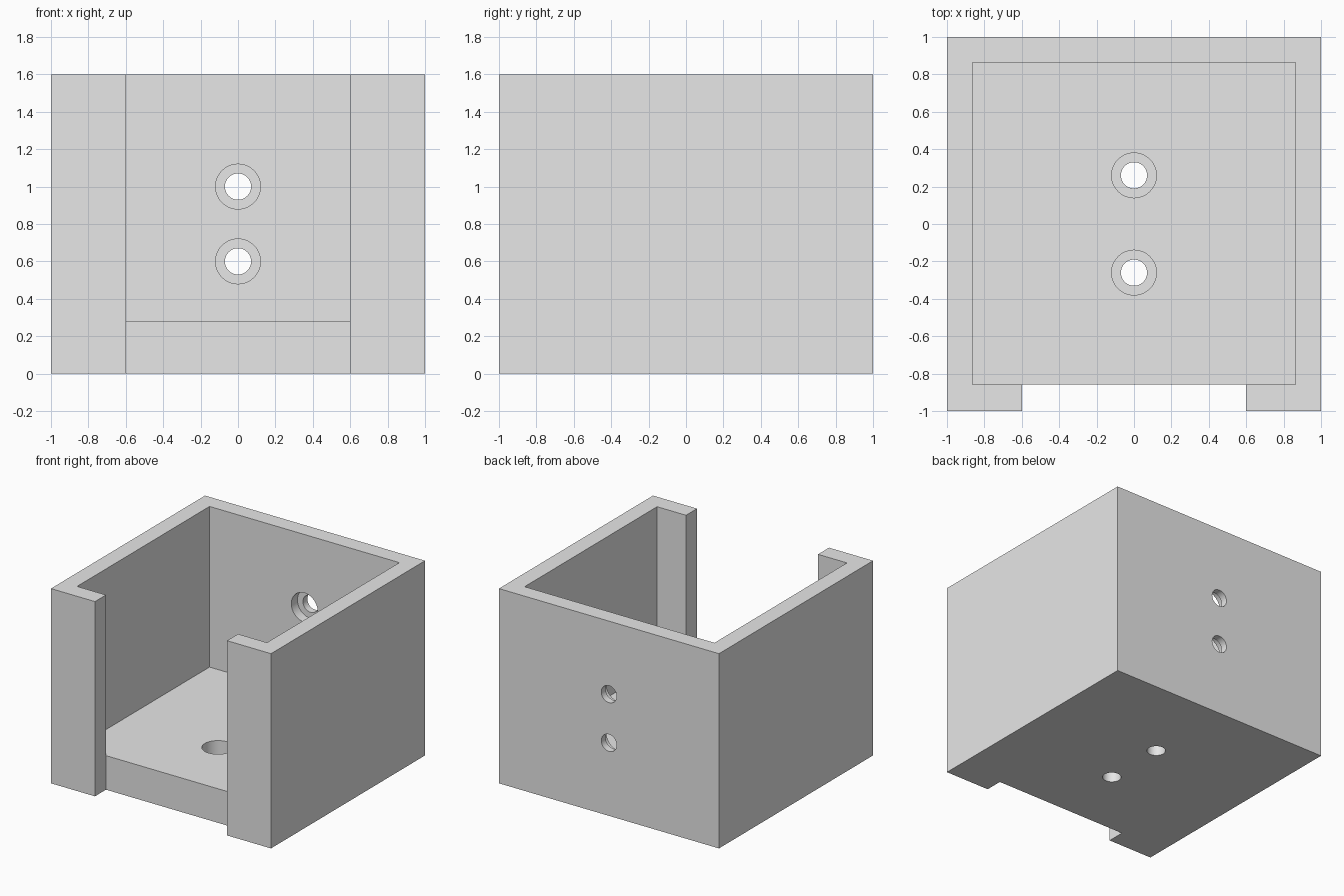
import bpy
from math import pi

default = bpy.data.objects.get("Cube")
if default:
    bpy.data.objects.remove(default, do_unlink=True)

HEIGHT = 1.6
FLOOR = 0.28
INNER = 0.863        # half width of the cavity
OPENING = 0.6        # half width of the front opening
LIP = -0.857         # rear face of the front lips

grey = bpy.data.materials.new("plain_grey")
grey.use_nodes = True
colour = (0.8, 0.8, 0.8, 1)
grey.diffuse_color = colour
grey.node_tree.nodes["Principled BSDF"].inputs["Base Color"].default_value = colour


def box(name, lo, hi):
    centre = [(a + b) / 2 for a, b in zip(lo, hi)]
    bpy.ops.mesh.primitive_cube_add(size=1, location=centre)
    ob = bpy.context.object
    ob.name = name
    ob.scale = [b - a for a, b in zip(lo, hi)]
    bpy.ops.object.transform_apply(location=True, rotation=False, scale=True)
    return ob


def drill(radius, start, end, axis, x, other):
    """Cylinder from start to end along y or z."""
    mid = (start + end) / 2
    along_y = axis == "y"
    bpy.ops.mesh.primitive_cylinder_add(
        vertices=48, radius=radius, depth=end - start,
        location=(x, mid, other) if along_y else (x, other, mid),
        rotation=(pi / 2 if along_y else 0, 0, 0))
    return bpy.context.object


def cut(target, cutter):
    cutter.hide_render = True
    mod = target.modifiers.new("cut", "BOOLEAN")
    mod.operation = "DIFFERENCE"
    mod.solver = "EXACT"
    mod.object = cutter
    bpy.ops.object.select_all(action="DESELECT")
    target.select_set(True)
    bpy.context.view_layer.objects.active = target
    bpy.ops.object.modifier_apply(modifier=mod.name)
    bpy.data.objects.remove(cutter, do_unlink=True)


# Open-topped housing with a cavity and a full-height front opening
housing = box("housing", (-1, -1, 0), (1, 1, HEIGHT))
housing.data.materials.append(grey)
cut(housing, box("cavity", (-INNER, LIP, FLOOR), (INNER, INNER, HEIGHT + 0.2)))
cut(housing, box("front_opening", (-OPENING, -1.2, -0.2), (OPENING, LIP, HEIGHT + 0.2)))

# Counterbored screw holes through the back wall
for z in (0.6, 1.0):
    cut(housing, drill(0.12, 0.7, INNER + 0.08, "y", 0, z))
    cut(housing, drill(0.07, 0.7, 1.2, "y", 0, z))

# Counterbored screw holes through the floor
for y in (-0.26, 0.26):
    cut(housing, drill(0.12, FLOOR - 0.16, 0.5, "z", 0, y))
    cut(housing, drill(0.07, -0.2, 0.5, "z", 0, y))

# Smooth bores, sharp edges everywhere else
bpy.ops.object.shade_smooth_by_angle(angle=pi / 6)
